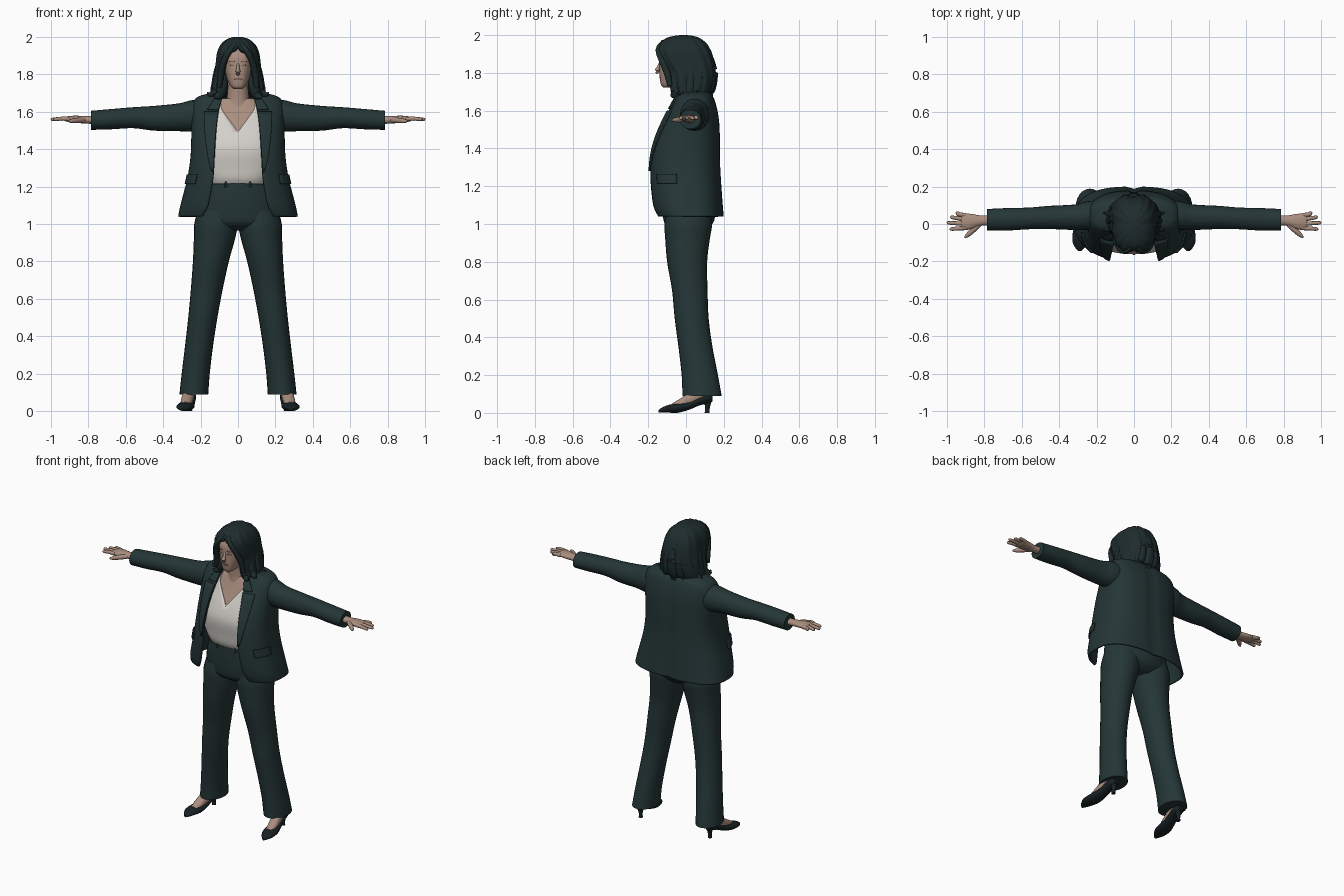
import bpy, bmesh, math
from mathutils import Vector

cube = bpy.data.objects.get("Cube")
if cube:
    bpy.data.objects.remove(cube, do_unlink=True)


def material(name, *rgb):
    m = bpy.data.materials.new(name)
    m.use_nodes = True
    m.diffuse_color = (*rgb, 1)
    bsdf = next(n for n in m.node_tree.nodes if n.type == "BSDF_PRINCIPLED")
    bsdf.inputs["Base Color"].default_value = (*rgb, 1)
    bsdf.inputs["Roughness"].default_value = 0.8
    return m


SUIT = material("dark green cloth", 0.018, 0.036, 0.037)
HAIR = material("dark hair", 0.013, 0.025, 0.026)
SHOE = material("black leather", 0.009, 0.015, 0.017)
SKIN = material("skin", 0.40, 0.27, 0.21)
LIPS = material("lips", 0.26, 0.13, 0.11)
SHIRT = material("white blouse", 0.66, 0.63, 0.59)
P = 0.75  # squareness of the body cross-sections


def dense(rows, k=4):
    """Smooth interpolation through a list of sections."""
    out = []
    for i in range(len(rows) - 1):
        a, b, c, d = rows[max(i - 1, 0)], rows[i], rows[i + 1], rows[min(i + 2, len(rows) - 1)]
        for s in range(k):
            t = s / k
            out.append([q + 0.5 * t * (r - p + t * (2 * p - 5 * q + 4 * r - u + t * (3 * (q - r) + u - p)))
                        for p, q, r, u in zip(a, b, c, d)])
    return out + [list(rows[-1])]


def build(name, rings, mat, closed=True, caps=True, mirror=False, thick=0, top=False):
    bm = bmesh.new()
    vs = [[bm.verts.new(p) for p in r] for r in rings]
    n = len(vs[0])
    for lo, hi in zip(vs, vs[1:]):
        for j in range(n if closed else n - 1):
            k = (j + 1) % n
            bm.faces.new((lo[j], lo[k], hi[k], hi[j]))
    if caps:
        bm.faces.new(vs[0][::-1])
    if caps or top:
        bm.faces.new(vs[-1])
    bmesh.ops.remove_doubles(bm, verts=bm.verts, dist=0.0004)
    if caps:
        bmesh.ops.recalc_face_normals(bm, faces=bm.faces)
    me = bpy.data.meshes.new(name)
    bm.to_mesh(me)
    bm.free()
    me.materials.append(mat)
    ob = bpy.data.objects.new(name, me)
    bpy.context.collection.objects.link(ob)
    bpy.ops.object.select_all(action="DESELECT")
    ob.select_set(True)
    bpy.context.view_layer.objects.active = ob
    bpy.ops.object.shade_smooth_by_angle(angle=math.radians(45))
    if thick:
        mod = ob.modifiers.new("thickness", "SOLIDIFY")
        mod.thickness, mod.offset = thick, -1
    if mirror:
        ob.modifiers.new("mirror", "MIRROR")
    return ob


def loft(name, axis, rows, mat, mirror=True, n=24):
    """Ovals along an axis: position, two centres, two radii."""
    rings = []
    for pos, ca, cb, ra, rb in dense(rows):
        ring = []
        for j in range(n):
            t = math.tau * j / n
            p = [ca + ra * math.cos(t), cb + rb * math.sin(t)]
            p.insert(axis, pos)
            ring.append(p)
        rings.append(ring)
    return build(name, rings, mat, mirror=mirror)


def tube(name, pts, mat, mirror=True, n=10):
    """Tapered tube through points given as x, y, z, radius."""
    pts = dense(pts)
    rings = []
    for i, p in enumerate(pts):
        c = Vector(p[:3])
        d = Vector(pts[min(i + 1, len(pts) - 1)][:3]) - Vector(pts[max(i - 1, 0)][:3])
        q = d.to_track_quat("Z", "Y")
        rings.append([c + q @ Vector((p[3] * math.cos(math.tau * j / n), p[3] * math.sin(math.tau * j / n), 0))
                      for j in range(n)])
    return build(name, rings, mat, mirror=mirror)


def angle(s, x):
    r = min(abs(x) / s[1], 1)
    return math.copysign(math.asin(r ** (1 / P)), x)


def surf(s, t, off=0, seam=0):
    """Point on a body section: z, half width, front y, back y, opening."""
    z, rx, yf, yb = s[:4]
    pw = lambda v: math.copysign(abs(v) ** P, v)
    x = (rx + off) * pw(math.sin(t))
    y = (yf + yb) / 2 - ((yb - yf) / 2 + off) * pw(math.cos(t))
    if y > 0:
        y -= seam * math.exp(-(x / 0.015) ** 2)
    return (x, y, z)


def shell(name, table, mat, n=72, wave=0, seam=0, off=0, **kw):
    rings = []
    for s in dense(table):
        t0 = angle(s, max(s[4], 0))
        ts = [t0 + (math.tau - 2 * t0) * j / n for j in range(n + 1)]
        rings.append([surf(s, t, off + wave * math.cos(13 * t + 16 * s[0]), seam) for t in ts])
    return build(name, rings, mat, closed=False, **kw)


def patch(name, table, mat, z0, z1, span, off=0.005, thick=0.008, n=8, steps=10, mirror=True):
    """Thin plate on a body surface; span gives its start and end angle."""
    fine = dense(table, 16)
    rings = []
    for i in range(steps + 1):
        u = i / steps
        z = z0 + (z1 - z0) * u
        k = next((k for k in range(len(fine) - 2) if fine[k + 1][0] >= z), len(fine) - 2)
        a, b = fine[k], fine[k + 1]
        f = (z - a[0]) / (b[0] - a[0])
        s = [p + f * (q - p) for p, q in zip(a, b)]
        ta, tb = span(s, u)
        rings.append([surf(s, ta + (tb - ta) * j / n, off) for j in range(n + 1)])
    return build(name, rings, mat, closed=False, caps=False, mirror=mirror, thick=thick)


# Jacket with open front, lapels, collar and pocket flaps
jacket = [(1.04, .32, -.165, .2, .19), (1.1, .308, -.187, .195, .16), (1.24, .272, -.2, .185, .135),
          (1.35, .255, -.195, .18, .128), (1.45, .25, -.17, .18, .122), (1.55, .25, -.125, .175, .113),
          (1.63, .247, -.08, .16, .1), (1.68, .215, -.05, .14, .085), (1.705, .12, -.03, .11, .08)]
shell("jacket", jacket, SUIT, caps=False, thick=.012, seam=.012)
patch("lapels", jacket, SUIT, 1.28, 1.6,
      lambda s, u: (angle(s, s[4] - .004), angle(s, s[4] + .004 + .066 * u ** .7)), off=.009)
patch("collar", jacket, SUIT, 1.612, 1.69,
      lambda s, u: (angle(s, s[4] - .004), angle(s, s[4] + .055 - .03 * u)), off=.009)
patch("pocket_flaps", jacket, SUIT, 1.215, 1.265, lambda s, u: (.85, 1.45), off=.009)

# Sleeves
loft("sleeves", 0, [(.19, .05, 1.58, .075, .085), (.25, .045, 1.577, .076, .084), (.32, .036, 1.57, .068, .074),
                    (.45, .035, 1.565, .062, .066), (.56, .03, 1.568, .058, .056), (.68, .025, 1.56, .06, .054),
                    (.785, .023, 1.554, .057, .051)], SUIT)

# Hands
loft("palms", 0, [(.76, .02, 1.556, .028, .022), (.82, .018, 1.557, .028, .02), (.87, .013, 1.56, .041, .019),
                  (.915, .012, 1.561, .044, .014), (.925, .012, 1.561, .038, .008)], SKIN, n=16)
for finger, y0, x1, y1 in [("little", .046, .95, .06), ("ring", .024, .982, .036),
                           ("middle", .001, 1.0, .006), ("index", -.021, .985, -.027)]:
    tube(finger + "_fingers", [(.9, y0, 1.561, .012), (.94, (y0 + y1) / 2, 1.563, .011),
                               (x1 - .008, y1, 1.559, .009), (x1, y1, 1.558, .003)], SKIN)
tube("thumbs", [(.825, 0, 1.555, .014), (.86, -.032, 1.553, .015), (.89, -.06, 1.55, .011),
                (.905, -.073, 1.549, .004)], SKIN)

# Blouse with V neck, and chest beneath it
blouse = [(1.215, .16, -.128, .1, 0), (1.245, .175, -.142, .11, 0), (1.3, .2, -.15, .12, 0),
          (1.4, .215, -.16, .13, 0), (1.485, .22, -.133, .14, 0), (1.56, .21, -.097, .13, .05),
          (1.62, .17, -.07, .12, .09), (1.67, .1, -.05, .1, .09)]
shell("blouse", blouse, SHIRT, caps=False, thick=.005)
shell("chest", [(*s[:4], 0) for s in blouse[3:]], SKIN, off=-.006, caps=True)

# Trousers, waistband and belt loops
loft("trouser_hips", 2, [(.965, 0, .02, .1, .08), (1.0, 0, .015, .205, .125), (1.05, 0, .015, .225, .138),
                         (1.15, 0, .005, .21, .132), (1.235, 0, -.008, .18, .115)], SUIT, mirror=False, n=36)
loft("trouser_legs", 2, [(.09, .236, .085, .077, .104), (.2, .226, .073, .075, .096), (.35, .208, .05, .075, .09),
                         (.5, .188, .03, .078, .09), (.65, .167, .02, .085, .094), (.8, .145, .006, .096, .106),
                         (.92, .126, .008, .11, .118), (1.0, .118, .012, .116, .126), (1.07, .115, .012, .1, .115)], SUIT)
loft("waistband", 2, [(1.2, 0, -.006, .192, .125), (1.238, 0, -.008, .184, .121)], SUIT, mirror=False, n=36)
tube("belt_loops", [(.065, -.126, 1.195, .006), (.065, -.125, 1.24, .006)], SUIT)

# Feet and heeled shoes
loft("feet", 1, [(-.075, .279, .035, .02, .014), (-.03, .275, .05, .031, .026), (.03, .267, .075, .032, .042),
                 (.08, .26, .1, .031, .05), (.125, .257, .095, .022, .04)], SKIN, n=16)
loft("shoes", 1, [(-.145, .29, .009, .008, .007), (-.125, .289, .015, .026, .014), (-.09, .286, .022, .043, .021),
                  (-.04, .279, .026, .047, .025), (.02, .27, .04, .039, .022), (.07, .262, .063, .036, .024),
                  (.115, .258, .078, .034, .028), (.14, .257, .082, .018, .022)], SHOE, n=20)
loft("shoe_heels", 2, [(0, .257, .112, .013, .014), (.03, .257, .114, .012, .013), (.075, .257, .115, .026, .025)],
     SHOE, n=14)

# Neck, head and face
loft("neck", 2, [(1.6, 0, .01, .09, .075), (1.67, 0, .0, .06, .058), (1.79, 0, -.01, .052, .055)], SKIN, mirror=False)
head = [(1.722, .022, -.118, -.06, 0), (1.733, .038, -.131, -.02, 0), (1.76, .053, -.137, .03, 0),
        (1.8, .066, -.14, .07, 0), (1.85, .074, -.141, .09, 0), (1.9, .077, -.138, .09, 0),
        (1.95, .06, -.11, .06, 0)]
shell("head", head, SKIN, caps=True)
tube("nose", [(0, -.136, 1.855, .007), (0, -.146, 1.83, .009), (0, -.153, 1.812, .013), (0, -.147, 1.798, .008)],
     SKIN, mirror=False)


def feature(name, mat, z, h, x0, x1):
    """Lens-shaped plate on the face."""
    mid, half = (x0 + x1) / 2, (x1 - x0) / 2
    patch(name, head, mat, z - h, z + h, steps=6, off=.002, thick=.004, mirror=x0 > 0,
          span=lambda s, u: [angle(s, mid + k * half * math.sqrt(max(.04, 1 - (2 * u - 1) ** 2))) for k in (-1, 1)])


feature("mouth", LIPS, 1.775, .006, -.025, .025)
feature("eyes", LIPS, 1.848, .004, .018, .043)
feature("eyebrows", LIPS, 1.869, .003, .015, .05)

# Shoulder-length hair with flicked ends
hair = [(1.69, .146, -.085, .125, .1), (1.74, .137, -.09, .145, .08), (1.8, .127, -.105, .153, .076),
        (1.85, .12, -.135, .15, .07), (1.9, .114, -.152, .138, .054), (1.93, .106, -.152, .125, .02),
        (1.96, .09, -.135, .105, 0), (1.985, .062, -.1, .07, 0), (1.997, .03, -.055, .03, 0), (2.0, .01, -.02, .0, 0)]
shell("hair", hair, HAIR, wave=.0025, caps=False, top=True, thick=.025)
for i in range(7):
    a = math.radians(-42 + 21.5 * i)
    c, s = math.cos(a), math.sin(a)
    low = 1.675 + .012 * (i % 2)
    tube(f"hair_locks_{i + 1}", [(.1 * c, .02 + .115 * s, 1.88, .012), (.108 * c, .025 + .118 * s, 1.8, .026),
                                 (.116 * c, .02 + .112 * s, 1.73, .03), (.13 * c, .015 + .105 * s, low + .015, .024),
                                 (.165 * c, .01 + .125 * s, low + .005, .01), (.175 * c, .01 + .13 * s, low + .018, .003)],
         HAIR)
tube("hair_fringe", [(.012, -.12, 1.965, .012), (.045, -.145, 1.925, .016), (.075, -.13, 1.87, .016),
                     (.092, -.1, 1.8, .018), (.1, -.085, 1.73, .014)], HAIR)
